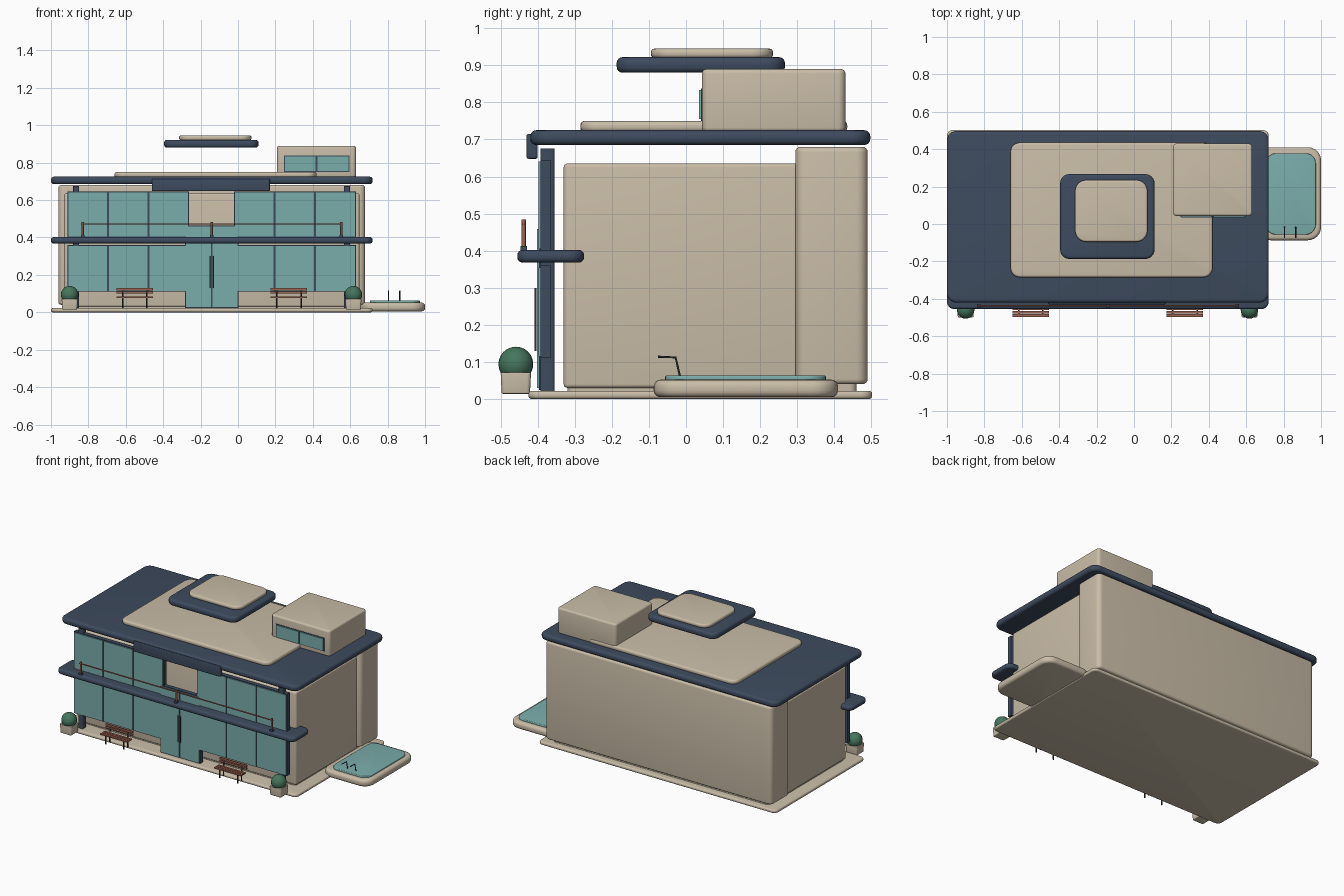
import bpy, bmesh
from mathutils import Vector

if "Cube" in bpy.data.objects:
    bpy.data.objects.remove(bpy.data.objects["Cube"], do_unlink=True)


def material(name, rgb):
    m = bpy.data.materials.new(name)
    m.use_nodes = True
    m.diffuse_color = (*rgb, 1)
    m.node_tree.nodes["Principled BSDF"].inputs["Base Color"].default_value = (*rgb, 1)
    return m


SAND = material("sand plaster", (0.59, 0.51, 0.39))
NAVY = material("navy metal", (0.047, 0.07, 0.112))
TEAL = material("teal glass", (0.195, 0.42, 0.41))
GREEN = material("leaf green", (0.06, 0.18, 0.11))
WOOD = material("copper wood", (0.34, 0.13, 0.085))
DARK = material("dark iron", (0.03, 0.032, 0.036))


def finish(name, bm, mat, angle=0.6):
    mesh = bpy.data.meshes.new(name)
    bm.to_mesh(mesh)
    bm.free()
    mesh.materials.append(mat)
    ob = bpy.data.objects.new(name, mesh)
    bpy.context.collection.objects.link(ob)
    bpy.ops.object.select_all(action="DESELECT")
    ob.select_set(True)
    bpy.context.view_layer.objects.active = ob
    bpy.ops.object.shade_smooth_by_angle(angle=angle)
    return ob


def box(name, x, y, z, mat, corner=0, edge=0, taper=1):
    """Box from min/max pairs, with rounded upright corners and softened rims."""
    bm = bmesh.new()
    bmesh.ops.create_cube(bm, size=1)
    for v in bm.verts:
        k = taper if v.co.z < 0 else 1
        v.co = Vector((sum(x) / 2 + v.co.x * k * (x[1] - x[0]),
                       sum(y) / 2 + v.co.y * k * (y[1] - y[0]),
                       sum(z) / 2 + v.co.z * (z[1] - z[0])))
    if corner:
        upright = [e for e in bm.edges if abs(e.verts[0].co.z - e.verts[1].co.z) > 1e-4]
        bmesh.ops.bevel(bm, geom=upright, offset=corner, segments=6, profile=0.5, affect="EDGES")
    if edge:
        rims = [e for e in bm.edges if abs(e.verts[0].co.z - e.verts[1].co.z) < 1e-4]
        bmesh.ops.bevel(bm, geom=rims, offset=edge, segments=4, profile=0.5, affect="EDGES")
    return finish(name, bm, mat)


def tube(name, points, radius, mat):
    curve = bpy.data.curves.new(name, "CURVE")
    curve.dimensions = "3D"
    curve.bevel_depth = radius
    curve.bevel_resolution = 2
    curve.use_fill_caps = True
    s = curve.splines.new("POLY")
    s.points.add(len(points) - 1)
    for p, co in zip(s.points, points):
        p.co = (*co, 1)
    curve.materials.append(mat)
    ob = bpy.data.objects.new(name, curve)
    bpy.context.collection.objects.link(ob)
    return ob


def glazing(name, x, y, z, count, gap=0.01):
    """Navy frame with a row of glass panes standing just proud of it."""
    box(name + "_frame", x, (y, y + 0.028), z, NAVY)
    step = (x[1] - x[0]) / count
    for i in range(count):
        a = x[0] + i * step
        box(f"{name}_pane_{i + 1}", (a + gap / 2, a + step - gap / 2), (y - 0.006, y + 0.002),
            (z[0] + gap / 2, z[1] - gap / 2), TEAL)


# Ground slab and building volumes
box("ground_slab", (-1, 0.72), (-0.425, 0.502), (0, 0.022), SAND, 0.03, 0.009)
box("front_body", (-0.93, 0.65), (-0.33, 0.31), (0.03, 0.635), SAND, 0.014, 0.01)
box("rear_body", (-0.96, 0.68), (0.295, 0.49), (0.04, 0.68), SAND, 0.03, 0.014)
box("body_plinth", (-0.92, 0.64), (-0.32, 0.46), (0.018, 0.05), SAND, 0.02)

# Roof, raised deck and floating canopy
box("roof", (-1, 0.72), (-0.42, 0.497), (0.685, 0.725), NAVY, 0.05, 0.016)
box("roof_fascia", (-0.46, 0.17), (-0.43, -0.40), (0.648, 0.715), NAVY, 0.008, 0.005)
box("roof_deck", (-0.66, 0.42), (-0.285, 0.435), (0.72, 0.75), SAND, 0.05, 0.012)
box("canopy", (-0.395, 0.11), (-0.187, 0.267), (0.88, 0.922), NAVY, 0.05, 0.016)
box("canopy_cap", (-0.315, 0.072), (-0.095, 0.235), (0.92, 0.945), SAND, 0.06, 0.01)

# Rooftop room
box("rooftop_room", (0.208, 0.632), (0.043, 0.43), (0.72, 0.89), SAND, 0.02, 0.012)
glazing("rooftop_window", (0.245, 0.595), 0.041, (0.75, 0.838), 2)

# Glass front: two storeys on both sides of the doors
for side, x in (("right", (-0.912, -0.262)), ("left", (-0.022, 0.63))):
    glazing(f"upper_{side}_window", x, -0.392, (0.40, 0.645), 3)
    glazing(f"lower_{side}_window", x, -0.392, (0.11, 0.36), 3)
glazing("door", (-0.283, 0.003), -0.396, (0.024, 0.463), 2)
for x in (-0.15, -0.13):
    tube("door_handle", [(x, -0.406, 0.13), (x, -0.406, 0.3)], 0.003, DARK)
for x in (-0.865, 0.583):
    box("front_column", (x - 0.016, x + 0.016), (-0.393, -0.355), (0.02, 0.675), NAVY, 0.006)

# Balcony and handrail
box("balcony", (-1, 0.72), (-0.455, -0.275), (0.368, 0.402), NAVY, 0.04, 0.014)
for x in (-0.83, -0.14, 0.552):
    tube("rail_post", [(x, -0.438, 0.398), (x, -0.438, 0.484)], 0.006, WOOD)
    box("rail_foot", (x - 0.01, x + 0.01), (-0.447, -0.429), (0.4, 0.412), NAVY)
tube("handrail", [(-0.84, -0.438, 0.472), (0.56, -0.438, 0.472)], 0.004, WOOD)

# Pool with its ladder
box("pool_deck", (0.66, 1), (-0.087, 0.41), (0.005, 0.052), SAND, 0.07, 0.018)
box("pool_water", (0.705, 0.972), (-0.057, 0.378), (0.045, 0.063), TEAL, 0.055, 0.005)
for x in (0.805, 0.865):
    tube("pool_ladder", [(x, -0.075, 0.114), (x, -0.028, 0.112), (x, -0.015, 0.055)], 0.003, DARK)

# Planters
for x in (-0.9, 0.617):
    box("planter_pot", (x - 0.043, x + 0.043), (-0.5, -0.418), (0.014, 0.072), SAND, 0.01, 0.004, 0.93)
    bm = bmesh.new()
    bmesh.ops.create_uvsphere(bm, u_segments=20, v_segments=12, radius=0.047)
    bmesh.ops.translate(bm, verts=bm.verts, vec=(x, -0.459, 0.094))
    finish("planter_bush", bm, GREEN, 1)

# Benches
for x in (-0.552, 0.272):
    span = (x - 0.098, x + 0.098)
    for y in (-0.489, -0.471, -0.453):
        box("bench_seat_slat", span, (y - 0.007, y + 0.007), (0.077, 0.085), WOOD)
    for z in (0.1, 0.117):
        box("bench_back_slat", span, (-0.439, -0.432), (z, z + 0.012), WOOD)
    for lx in (x - 0.065, x + 0.065):
        tube("bench_front_leg", [(lx, -0.484, 0.02), (lx, -0.484, 0.078)], 0.004, DARK)
        tube("bench_back_leg", [(lx, -0.445, 0.02), (lx, -0.445, 0.078), (lx, -0.431, 0.125)], 0.004, DARK)
        tube("bench_seat_bar", [(lx, -0.49, 0.075), (lx, -0.445, 0.075)], 0.004, DARK)
